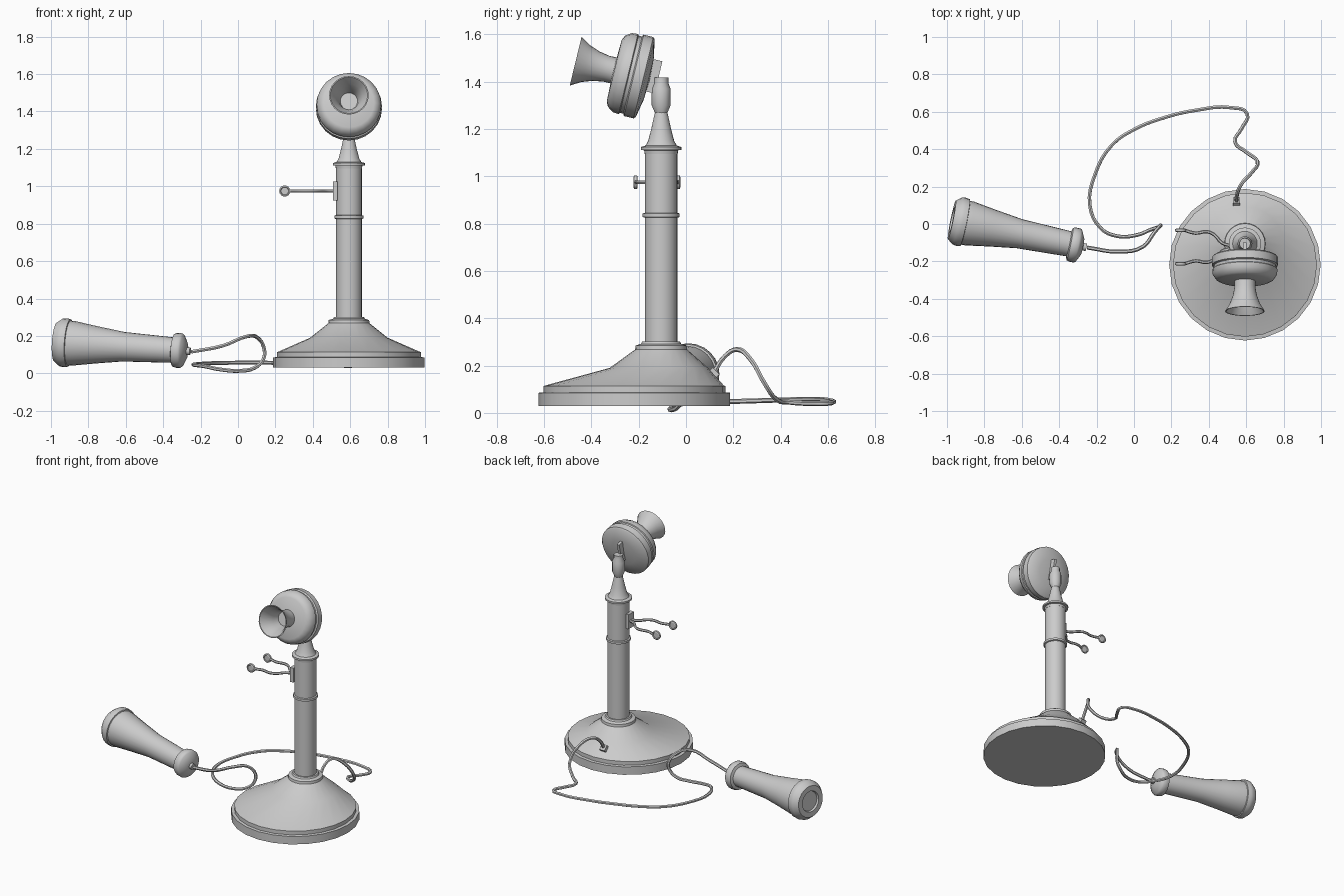
import bpy, bmesh, math
from mathutils import Vector

if "Cube" in bpy.data.objects:
    bpy.data.objects.remove(bpy.data.objects["Cube"])


def finish(obj, angle=35):
    bpy.ops.object.select_all(action='DESELECT')
    obj.select_set(True)
    bpy.context.view_layer.objects.active = obj
    bpy.ops.object.shade_smooth_by_angle(angle=math.radians(angle))
    return obj


def lathe(name, profile, origin, axis=(0, 0, 1), sides=24):
    """Revolve (radius, distance[, y shift]) points round an axis."""
    bm = bmesh.new()
    q = Vector(axis).to_track_quat('Z', 'Y')
    rings = []
    for r, t, *dy in profile:
        off = dy[0] if dy else 0
        ring = []
        for i in range(sides):
            a = 2 * math.pi * i / sides
            p = q @ Vector((r * math.cos(a), r * math.sin(a), t))
            ring.append(bm.verts.new(Vector(origin) + p + Vector((0, off, 0))))
        rings.append(ring)
    for a, b in zip(rings, rings[1:]):
        for i in range(sides):
            j = (i + 1) % sides
            bm.faces.new((a[i], a[j], b[j], b[i]))
    bmesh.ops.remove_doubles(bm, verts=bm.verts, dist=1e-5)
    bmesh.ops.recalc_face_normals(bm, faces=bm.faces)
    me = bpy.data.meshes.new(name)
    bm.to_mesh(me)
    bm.free()
    obj = bpy.data.objects.new(name, me)
    bpy.context.collection.objects.link(obj)
    return finish(obj)


def tube(name, points, radius, res=4):
    """Round wire through points, turned into a mesh."""
    cu = bpy.data.curves.new(name, 'CURVE')
    cu.dimensions = '3D'
    cu.bevel_depth = radius
    cu.bevel_resolution = 1
    cu.resolution_u = res
    cu.use_fill_caps = True
    sp = cu.splines.new('BEZIER')
    sp.bezier_points.add(len(points) - 1)
    for bp, p in zip(sp.bezier_points, points):
        bp.co = p
        bp.handle_left_type = bp.handle_right_type = 'AUTO'
    obj = bpy.data.objects.new(name, cu)
    bpy.context.collection.objects.link(obj)
    bpy.ops.object.select_all(action='DESELECT')
    obj.select_set(True)
    bpy.context.view_layer.objects.active = obj
    bpy.ops.object.convert(target='MESH')
    return finish(bpy.context.view_layer.objects.active, 50)


def box(name, loc, size, rot=(0, 0, 0)):
    bpy.ops.mesh.primitive_cube_add(size=1, location=loc, rotation=rot)
    obj = bpy.context.object
    obj.name = name
    obj.scale = size
    return obj


X, Y = 0.593, -0.105          # column centre

# base: round foot set forward of the column, skewed cone on top
lathe("base", [(0, .03, -.113), (.405, .03, -.113), (.405, .085, -.113), (.385, .087, -.113),
               (.385, .113, -.113), (.375, .117, -.111), (.208, .19, -.01), (.11, .268),
               (.108, .285), (.085, .292), (.08, .302), (0, .302)], (X, Y, 0))

# column with ring, top flange and tapering neck
lathe("column", [(0, .29), (.069, .29), (.069, .825), (.078, .828), (.078, .843), (.069, .846),
                 (.069, 1.1), (0, 1.1)], (X, Y, 0))
lathe("neck", [(0, 1.095), (.07, 1.095), (.072, 1.11), (.086, 1.112), (.086, 1.124), (.066, 1.13),
               (.055, 1.15), (.042, 1.2), (.031, 1.25), (.025, 1.275), (0, 1.275)], (X, Y, 0))
lathe("pivot_knuckle", [(0, 1.262), (.025, 1.265), (.04, 1.3), (.04, 1.37), (.03, 1.395),
                        (.03, 1.418), (0, 1.418)], (X, Y, 0), sides=12)

# transmitter head with flared mouthpiece, tilted up
head, aim = Vector((X, -.172, 1.415)), Vector((0, -.972, .236))
lathe("transmitter", [(0, -.02), (.09, -.015), (.168, 0), (.177, .008), (.177, .05), (.168, .055),
                      (.168, .07), (.174, .074), (.172, .1), (.155, .125), (.135, .135), (0, .14)],
      head, aim)
lathe("mouthpiece", [(0, .125), (.056, .125), (.056, .17), (.064, .215), (.08, .26), (.106, .303),
                     (.1, .303), (.074, .26), (.056, .215), (.046, .17), (0, .17)], head, aim)
box("head_lug", (X, -.145, 1.425), (.018, .06, .14), (math.radians(-13), 0, 0))

# switch hook: bracket and a pair of arms with disc ends
box("hook_bracket", (.52, -.123, .975), (.026, .06, .1))
for side, label in ((1, "rear"), (-1, "front")):
    mid = -.123
    path = [(.515, .008), (.47, .022), (.43, .065), (.39, .082), (.33, .074), (.275, .088)]
    tube("hook_arm_" + label, [(x, mid + side * d, .975) for x, d in path], .009, 3)
    lathe("hook_tip_" + label, [(0, -.005), (.02, -.005), (.023, -.009), (.03, -.006), (.03, .006),
                                (.023, .009), (.02, .005), (0, .005)],
          (.25, mid + side * .09, .975), (0, 1, 0), 14)

# receiver lying at the left
ear, aim = Vector((-.974, .022, .167)), Vector((.66, -.135, -.045)).normalized()
lathe("receiver", [(0, .012), (.065, .012), (.07, 0), (.105, 0), (.128, .03), (.131, .05),
                   (.128, .072), (.12, .074), (.119, .1), (.1, .22), (.079, .37), (.073, .52),
                   (.068, .64), (.088, .645), (.093, .66), (.093, .685), (.086, .695),
                   (.045, .715), (.02, .717), (.02, .735), (0, .737)], ear, aim)

# cord from receiver, looping behind and up into the base
tube("cord", [(-.25, -.126, .115), (-.08, -.148, .148), (.05, -.12, .198), (.105, -.05, .19),
              (.14, -.008, .13), (.135, -.015, .075), (.09, -.03, .03), (.02, -.058, .014),
              (-.09, -.065, .02), (-.18, -.02, .038), (-.236, .1, .045), (-.21, .26, .05),
              (-.12, .42, .055), (.0, .505, .057), (.15, .565, .057), (.33, .608, .052),
              (.52, .622, .045), (.605, .59, .04), (.575, .51, .04), (.54, .44, .045),
              (.6, .385, .055), (.66, .335, .12), (.625, .27, .23), (.575, .215, .268),
              (.553, .165, .24), (.548, .115, .165)], .0105)
box("cord_inlet", (.548, .115, .165), (.04, .04, .035), (math.radians(-45), 0, 0))
